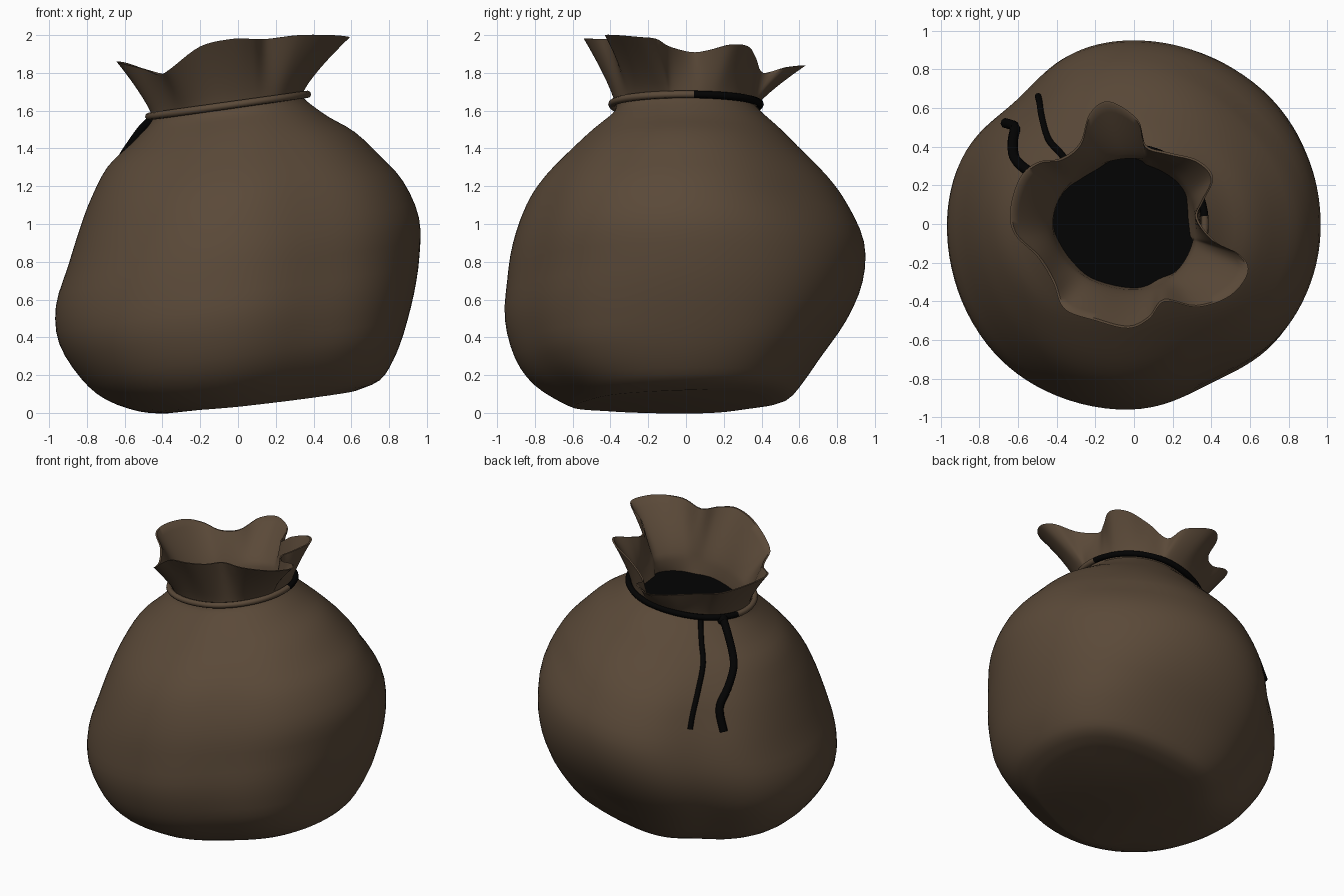
import bpy, bmesh, math
from mathutils import Vector

if "Cube" in bpy.data.objects:
    bpy.data.objects.remove(bpy.data.objects["Cube"])

TILT = 0.14   # the whole sack leans: height rises with x


def material(name, rgb):
    m = bpy.data.materials.new(name)
    m.diffuse_color = (*rgb, 1)
    m.use_nodes = True
    m.node_tree.nodes["Principled BSDF"].inputs["Base Color"].default_value = m.diffuse_color
    return m


BROWN = material("brown cloth", (0.103, 0.067, 0.040))
BLACK = material("black cord", (0.0008, 0.0008, 0.0008))

# body rings: height, then reach to -x, +x, -y, +y
RINGS = [(.05, .38, .62, .60, .42), (.08, .52, .74, .67, .54), (.17, .70, .81, .81, .62),
         (.30, .83, .865, .905, .71), (.50, .945, .925, .96, .85), (.70, .963, .96, .95, .935),
         (.90, .90, .96, .92, .945), (1.10, .835, .88, .85, .86), (1.25, .775, .76, .75, .75),
         (1.40, .69, .62, .60, .60), (1.50, .57, .48, .49, .50), (1.58, .48, .385, .39, .41),
         (1.62, .45, .345, .37, .37)]
NECK = len(RINGS) - 1

# wavy rim of the open mouth, counter-clockwise
RIM = [(.33, .03, 1.91), (.36, .12, 1.92), (.41, .24, 1.95), (.33, .33, 1.94), (.18, .37, 1.88),
       (.06, .41, 1.80), (.02, .54, 1.83), (-.13, .635, 1.84), (-.23, .57, 1.83), (-.28, .42, 1.79),
       (-.38, .34, 1.79), (-.50, .32, 1.82), (-.59, .24, 1.85), (-.64, .08, 1.86), (-.62, -.05, 1.85),
       (-.50, -.17, 1.82), (-.42, -.30, 1.79), (-.36, -.44, 1.82), (-.20, -.50, 1.94), (-.03, -.54, 1.98),
       (.08, -.49, 1.98), (.16, -.40, 1.98), (.33, -.43, 2.0), (.50, -.37, 2.0), (.59, -.25, 1.99),
       (.55, -.16, 1.98), (.42, -.09, 1.94)]


def spline(pts, t, closed=False):
    """Smooth curve through tuples of numbers, t counted in points."""
    n = len(pts)
    i = math.floor(t) if closed else min(int(t), n - 2)
    u = t - i
    p = [pts[k % n] if closed else pts[max(0, min(n - 1, k))] for k in range(i - 1, i + 3)]
    return [.5 * (2 * b + (c - a) * u + (2 * a - 5 * b + 4 * c - d) * u * u
                  + (3 * b - a - 3 * c + d) * u ** 3) for a, b, c, d in zip(*p)]


def surface(a, t, off=0.0):
    """Point on the sack at angle a and ring number t, pushed out by off."""
    z, xm, xp, ym, yp = spline(RINGS, t)
    c, s = math.cos(a), math.sin(a)
    full = min(1, max(0, (11 - t) / 4))          # fades bulges out at the neck
    low = min(1, max(0, (7 - t) / 4))            # 1 near the bottom

    def lobe(centre, width):
        d = (math.degrees(a) - centre + 180) % 360 - 180
        return math.exp(-(d / width) ** 2)

    bulge = (1 - full * (.068 * lobe(133, 17) + .05 * lobe(297, 18))
             + lobe(45, 28) * (.09 * low - .06 * full * (1 - low))
             + lobe(225, 28) * .035 * low + lobe(320, 30) * .05 * low * min(1, max(0, (5 - t) / 2)))
    x = ((xp if c > 0 else xm) * bulge + off) * c
    y = ((yp if s > 0 else ym) * bulge + off) * s
    sag = -.025 * max(0, 1 - t / 3) * max(0, c - s) / 1.41   # underside hangs lower front right
    return Vector((x, y, z + TILT * x + sag))


def finish(name, bm, mats):
    bmesh.ops.recalc_face_normals(bm, faces=bm.faces)
    me = bpy.data.meshes.new(name)
    bm.to_mesh(me)
    bm.free()
    ob = bpy.data.objects.new(name, me)
    bpy.context.collection.objects.link(ob)
    for m in mats:
        me.materials.append(m)
    bpy.ops.object.select_all(action='DESELECT')
    ob.select_set(True)
    bpy.context.view_layer.objects.active = ob
    bpy.ops.object.shade_smooth_by_angle(angle=math.radians(50))
    return ob


def loft(bm, rings, closed=False):
    """Skin closed rings of points; returns the vertex rings."""
    vs = [[bm.verts.new(p) for p in r] for r in rings]
    n = len(vs[0])
    for a, b in zip(vs, vs[1:] + vs[:1] if closed else vs[1:]):
        for i in range(n):
            j = (i + 1) % n
            bm.faces.new((a[i], a[j], b[j], b[i]))
    return vs


# sack: body, flared mouth, folded-in lining, black opening
rim = [Vector(spline(RIM, i / 5, True)) for i in range(len(RIM) * 5)]
angles = [math.atan2(p.y, p.x + .05) for p in rim]
rings = [[surface(a, k / 3) for a in angles] for k in range(NECK * 3 + 1)]
neck = rings[-1]


def outward(p):
    return Vector((p.x + .05, p.y, 0))


def flare(t, inset=0.0):
    out = []
    for n, r in zip(neck, rim):
        p = n.lerp(r, t ** 1.25)
        p.z = n.z + (r.z - n.z) * t
        out.append(p - outward(p).normalized() * inset)
    return out


STEPS = 8
rings += [flare(k / STEPS) for k in range(1, STEPS + 1)]
rings += [flare(k / STEPS, .012 + .018 * (1 - k / STEPS)) for k in range(STEPS, -1, -1)]
rings.append([n - outward(n).normalized() * (.045 - .15 * (outward(r).length - .5)) - Vector((0, 0, .08))
              for n, r in zip(neck, rim)])
bm = bmesh.new()
v = loft(bm, rings)
bm.faces.new(v[0])
hole = bm.faces.new(v[-1])
hole.material_index = 1
finish("sack", bm, [BROWN, BLACK])


def tube(name, pts, radius, mats, closed=False, rule=None):
    """Round cord along a path."""
    bm = bmesh.new()
    rows = []
    n = len(pts)
    for i, p in enumerate(pts):
        q = pts[(i + 1) % n] if closed else pts[min(i + 1, n - 1)]
        o = pts[i - 1] if closed else pts[max(i - 1, 0)]
        d = (q - o).normalized()
        u = d.cross(Vector((p.x + .05, p.y, .3))).normalized()
        w = d.cross(u)
        rows.append([p + radius * (math.cos(k * math.pi / 4) * u + math.sin(k * math.pi / 4) * w)
                     for k in range(8)])
    v = loft(bm, rows, closed)
    if not closed:
        bm.faces.new(v[0])
        bm.faces.new(v[-1])
    if rule:
        for f in bm.faces:
            f.material_index = rule(f.calc_center_median())
    return finish(name, bm, mats)


# tie around the neck: brown hem in front, black cord behind
loop = [surface(math.radians(3 * i), NECK, .022) + Vector((0, 0, .015)) for i in range(120)]
tube("neck_tie", loop, .02, [BROWN, BLACK], True,
     lambda c: int(5 < math.degrees(math.atan2(c.y, c.x + .05)) < 168))


# two loose cord ends hanging down the back left
def cord_end(name, keys, radius):
    pts = []
    for i in range(25):
        deg, t, off = spline(keys, i / 24 * (len(keys) - 1))
        pts.append(surface(math.radians(deg), t, off))
    tube(name, pts, radius, [BLACK])


cord_end("cord_end_left", [(152, 12, .04), (151, 11, .09), (150, 9.8, .08), (145, 8.5, .05),
                           (141, 7.6, .03), (143, 6.7, .02)], .027)
cord_end("cord_end_right", [(133, 12, .01), (132.5, 10.2, .006), (130.5, 8.4, .006), (128, 6.7, .006)], .017)

# knot where the cord ends meet
bm = bmesh.new()
bmesh.ops.create_uvsphere(bm, u_segments=12, v_segments=8, radius=.036)
bmesh.ops.translate(bm, verts=bm.verts, vec=surface(math.radians(152), NECK, .03))
finish("knot", bm, [BLACK])
